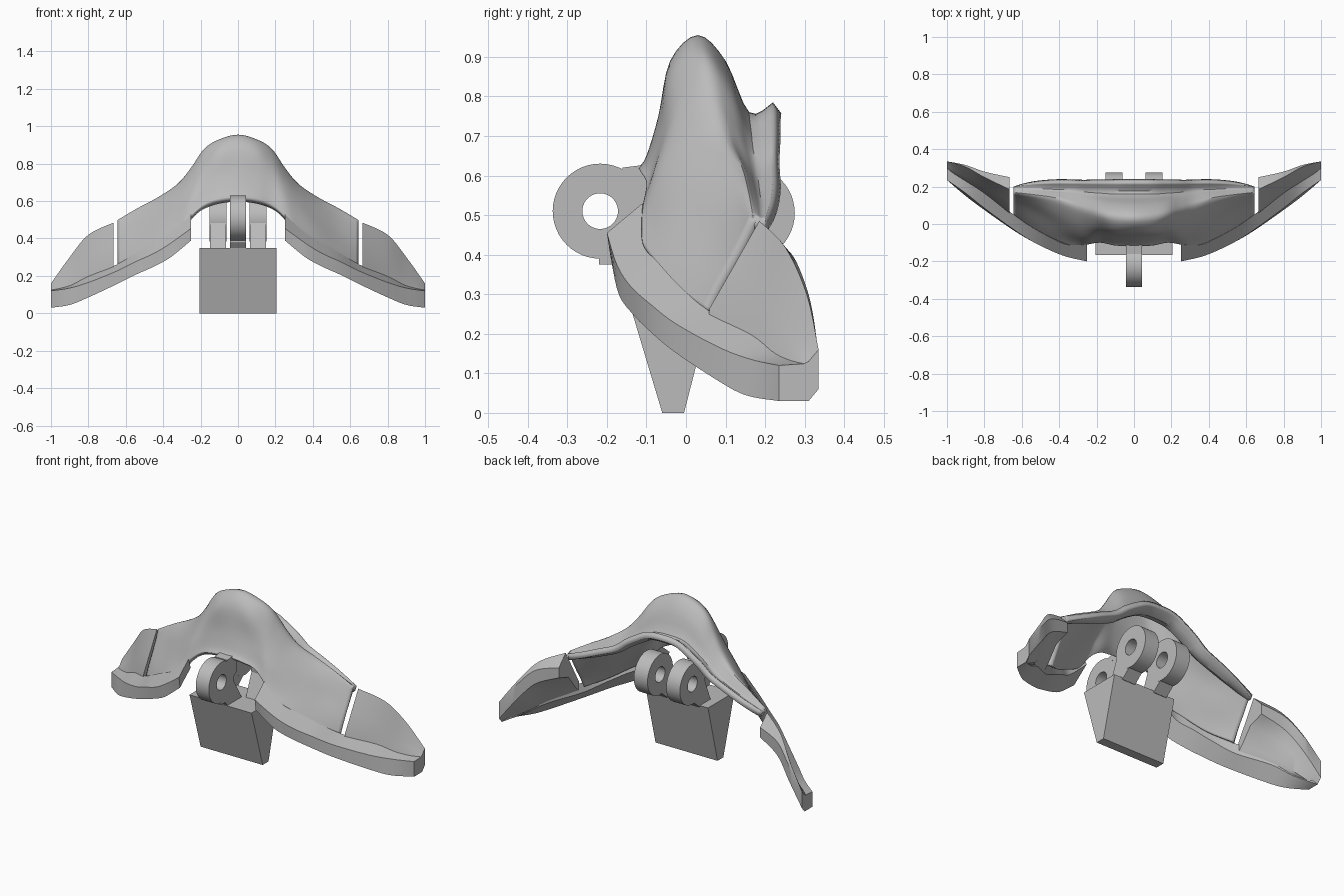
import bpy
import bmesh
import math
from mathutils import Vector

cube = bpy.data.objects.get("Cube")
if cube:
    bpy.data.objects.remove(cube, do_unlink=True)

grey = bpy.data.materials.new("plain grey")
grey.use_nodes = True
colour = (0.5, 0.5, 0.5, 1)
grey.diffuse_color = colour
grey.node_tree.nodes["Principled BSDF"].inputs["Base Color"].default_value = colour


def finish(name, bm, smooth=True):
    """Turn a bmesh into a named, coloured and shaded object."""
    mesh = bpy.data.meshes.new(name)
    bm.to_mesh(mesh)
    bm.free()
    obj = bpy.data.objects.new(name, mesh)
    bpy.context.collection.objects.link(obj)
    mesh.materials.append(grey)
    if smooth:
        bpy.ops.object.select_all(action="DESELECT")
        obj.select_set(True)
        bpy.context.view_layer.objects.active = obj
        bpy.ops.object.shade_smooth_by_angle(angle=math.radians(35))
    return obj


def curve_through(points, steps):
    """Smooth curve through every control point."""
    out = []
    last = len(points) - 1
    for i in range(last):
        a, b, c, d = (points[min(max(k, 0), last)] for k in range(i - 1, i + 3))
        for s in range(steps):
            t = s / steps
            out.append(b + ((c - a) * t + (a * 2 - b * 5 + c * 4 - d) * t ** 2
                            + (b * 3 - a - c * 3 + d) * t ** 3) / 2)
    return out + [points[last]]


def stations(table):
    """Convert rows of (x, section) in hundredths to smooth lengthwise rails."""
    rows = [[Vector((x, y, z)) / 100 for y, z in section] for x, section in table]
    rails = [curve_through(rail, 5) for rail in zip(*rows)]
    return [list(row) for row in zip(*rails)]


def loft(name, rows, closed=False):
    """Skin the rows; closed sections are capped and mirrored to the other side."""
    bm = bmesh.new()
    grid = [[bm.verts.new(p) for p in row] for row in rows]
    count = len(grid[0])
    for a, b in zip(grid, grid[1:]):
        for j in range(count if closed else count - 1):
            k = (j + 1) % count
            bm.faces.new((a[j], b[j], b[k], a[k]))
    if closed:
        bm.faces.new(grid[0])
        bm.faces.new(grid[-1][::-1])
        bmesh.ops.recalc_face_normals(bm, faces=bm.faces[:])
    obj = finish(name, bm)
    if closed:
        obj.modifiers.new("mirror", "MIRROR")
    return obj


def prism(name, profile, x0, x1):
    """Extrude a side profile, given in hundredths, across x."""
    bm = bmesh.new()
    ends = [[bm.verts.new((x, y / 100, z / 100)) for y, z in profile] for x in (x0, x1)]
    bm.faces.new(ends[0])
    bm.faces.new(ends[1][::-1])
    for i in range(len(profile)):
        k = (i + 1) % len(profile)
        bm.faces.new((ends[0][i], ends[1][i], ends[1][k], ends[0][k]))
    bmesh.ops.recalc_face_normals(bm, faces=bm.faces[:])
    return finish(name, bm, False)


def ring(name, x, y, z, width, outer=0.12, inner=0.045, sides=48):
    """Flat hinge eye with a bored hole along x."""
    bm = bmesh.new()
    loops = []
    for radius, side in ((outer, -1), (outer, 1), (inner, 1), (inner, -1)):
        angles = [math.tau * i / sides for i in range(sides)]
        loops.append([bm.verts.new((x + side * width / 2, y + radius * math.cos(a),
                                    z + radius * math.sin(a))) for a in angles])
    for n in range(4):
        a, b = loops[n], loops[(n + 1) % 4]
        for i in range(sides):
            k = (i + 1) % sides
            bm.faces.new((a[i], b[i], b[k], a[k]))
    bmesh.ops.recalc_face_normals(bm, faces=bm.faces[:])
    return finish(name, bm)


# Domed shell with inner wings: front lip, crest, dip and rear brim at each station
half = [
    (0, [(-12, 62), (-10, 65), (-7, 75), (-4, 89), (3, 95.5), (10, 89), (16, 76), (22, 78.5)]),
    (10, [(-11.5, 61), (-9.5, 64), (-6.5, 73.5), (-4, 86.5), (3.5, 93), (10.5, 86.5), (16, 75), (22, 77.5)]),
    (18, [(-10, 58), (-8.5, 61), (-6, 69), (-2, 80.5), (5, 88), (11.5, 81.5), (16.5, 71), (22, 73.5)]),
    (25, [(-11, 52), (-9.5, 56), (-6.5, 63), (-0.5, 72), (7, 78), (12.5, 73), (17, 66.5), (22, 69)]),
    (32, [(-12, 45), (-9, 49), (-4, 58), (2, 65), (9.5, 69.5), (14.5, 65), (18, 61.5), (22, 63.5)]),
    (42, [(-8.5, 39), (-5.5, 43), (0, 50), (6, 57.5), (13, 62.5), (16, 60), (18.5, 57), (22, 59)]),
    (53, [(-3, 32), (0.5, 37), (6.5, 44.5), (11, 51.5), (15, 56.5), (17, 55), (19, 53), (21.5, 54)]),
    (64.5, [(5, 26), (7.5, 31.5), (11.5, 39), (14.5, 45), (16.5, 49.5), (18, 49.5), (19, 49), (20, 49)]),
]
span = [(-x, section) for x, section in half[:0:-1]] + half
shell = loft("shell", [curve_through(row, 4) for row in stations(span)])
thickness = shell.modifiers.new("thickness", "SOLIDIFY")
thickness.thickness = 0.035
thickness.offset = -1

# Continuous banded rim along each wing's leading edge
loft("wing_rims", stations([
    (25, [(-19, 39), (-20, 45.5), (-11, 53), (-9, 47)]),
    (36, [(-17, 30), (-17.5, 37.5), (-11, 43), (-9.5, 37)]),
    (45, [(-13.5, 25), (-14, 32), (-7, 38), (-5.5, 32)]),
    (55, [(-9, 20.5), (-9, 27.5), (-1.5, 32), (-0.5, 26)]),
    (65, [(-3, 15.5), (-2.5, 22.5), (5.5, 26), (5.5, 20)]),
    (80, [(7.5, 8.5), (8.5, 16.5), (17, 20), (16.5, 14)]),
    (90, [(15, 4.5), (16.5, 13.5), (24, 15), (23, 8)]),
    (100, [(23.5, 3), (23.5, 12), (31, 12.5), (31, 3)]),
]), closed=True)

# Wing tips beyond the slots, rising from the rim
loft("wing_tips", stations([
    (66.5, [(5, 20), (6, 26.5), (12, 37), (18.5, 48.5), (25, 42), (25, 36), (16, 33), (9, 24)]),
    (80, [(15, 14), (16.5, 20), (20, 29), (25, 42), (28, 38), (28, 30), (22.5, 25), (19, 17)]),
    (90, [(21, 8), (23, 15), (25.5, 20), (30.5, 30), (31.5, 28), (31.5, 19), (28, 15), (25, 9)]),
    (100, [(28, 4), (29, 12), (31, 13), (33.5, 16), (33.5, 15), (33.5, 6), (31, 3), (29, 3)]),
]), closed=True)

# Tapered block hanging below
prism("wedge_block", [(-6, 0), (-0.5, 0), (8.5, 35), (-16.5, 35)], -0.205, 0.205)

# Front hinge eye, its arm to the block and its lug to the shell
ring("front_hinge", 0, -0.217, 0.51, 0.086)
prism("front_arm", [(-22, 37.5), (-18, 37.5), (-15, 34), (-2, 34), (-11, 49), (-16, 43), (-22, 42)],
      -0.042, 0.042)
prism("front_lug", [(-16, 62), (-8, 63), (-7, 52), (-13, 48), (-16, 55)], -0.042, 0.042)

# Pair of rear hinge eyes with arms
for side, label in ((1, "left"), (-1, "right")):
    centre = side * 0.107
    ring("rear_hinge_" + label, centre, 0.155, 0.505, 0.09)
    prism("rear_arm_" + label, [(-2, 34), (8.5, 34), (15, 39.5), (10, 46), (4.5, 50)],
          centre - 0.044, centre + 0.044)
